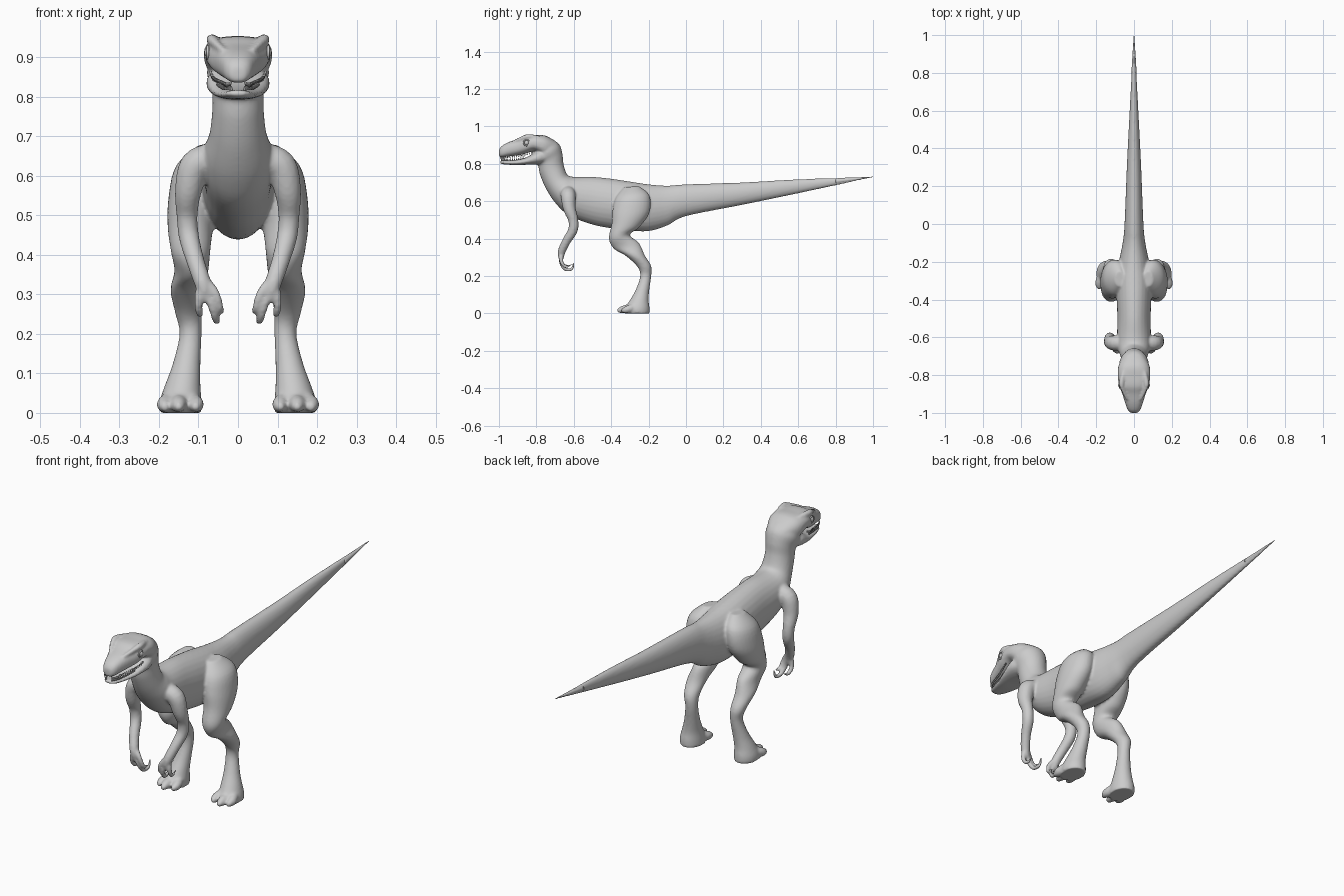
import bpy, bmesh, math
from mathutils import Vector

cube = bpy.data.objects.get("Cube")
if cube:
    bpy.data.objects.remove(cube)

GREY = (0.6, 0.6, 0.6, 1)
skin = bpy.data.materials.new("plain grey")
skin.use_nodes = True
skin.diffuse_color = GREY
skin.node_tree.nodes["Principled BSDF"].inputs["Base Color"].default_value = GREY


def finish(bm, name):
    """Turn a bmesh into a smooth grey object."""
    bmesh.ops.recalc_face_normals(bm, faces=bm.faces)
    for face in bm.faces:
        face.smooth = True
    mesh = bpy.data.meshes.new(name)
    bm.to_mesh(mesh)
    bm.free()
    mesh.materials.append(skin)
    obj = bpy.data.objects.new(name, mesh)
    bpy.context.collection.objects.link(obj)
    return obj


def spline(rows, steps=5):
    """Pass a smooth curve through rows of numbers."""
    result = []
    last = len(rows) - 1
    for i in range(last):
        a, b = rows[max(i - 1, 0)], rows[i]
        c, d = rows[i + 1], rows[min(i + 2, last)]
        for k in range(steps):
            t = k / steps
            result.append([q + t * (r - p) / 2
                           + t * t * (p - 2.5 * q + 2 * r - s / 2)
                           + t ** 3 * (1.5 * (q - r) + (s - p) / 2)
                           for p, q, r, s in zip(a, b, c, d)])
    return result + [list(rows[last])]


def loft(name, rings, power=1.0, sides=28):
    """Skin rings given as centre, half height and half width vectors."""
    bm = bmesh.new()
    loops = []
    for centre, up, side in rings:
        loop = []
        for k in range(sides):
            angle = math.tau * k / sides
            c, s = math.cos(angle), math.sin(angle)
            c = math.copysign(abs(c) ** power, c)
            s = math.copysign(abs(s) ** power, s)
            loop.append(bm.verts.new(centre + up * s + side * c))
        loops.append(loop)
    for a, b in zip(loops, loops[1:]):
        for k in range(sides):
            n = (k + 1) % sides
            bm.faces.new((a[k], a[n], b[n], b[k]))
    bm.faces.new(loops[0])
    bm.faces.new(loops[-1])
    return finish(bm, name)


def profile(name, rows, power=1.0, mirror=1):
    """Rows: y and z of one edge, y and z of the other, middle x, half width."""
    rings = []
    for y1, z1, y2, z2, x, w in spline(rows):
        rings.append((Vector((x * mirror, (y1 + y2) / 2, (z1 + z2) / 2)),
                      Vector((0, y1 - y2, z1 - z2)) / 2,
                      Vector((max(w, 0.002), 0, 0))))
    return loft(name, rings, power)


def tube(name, rows, mirror=1):
    """Rows: x, y, z, radius."""
    pts = spline(rows)
    rings = []
    for i, (x, y, z, r) in enumerate(pts):
        a, b = pts[max(i - 1, 0)], pts[min(i + 1, len(pts) - 1)]
        along = Vector([(q - p) * f for p, q, f in zip(a, b, (mirror, 1, 1))]).normalized()
        side = along.cross(Vector((mirror, 0.2, 0.3))).normalized()
        rings.append((Vector((x * mirror, y, z)), side * r, along.cross(side) * r))
    return loft(name, rings, sides=14)


def upright(rows):
    """Expand y, top, bottom, half width into profile rows."""
    return [(y, top, y, low, 0, w) for y, top, low, w in rows]


# Tail, trunk and neck in one sweep
trunk = upright([
    (1, .731, .727, .002), (.6, .717, .642, .023), (.3, .7, .58, .038),
    (0, .69, .52, .05), (-.1, .683, .47, .06), (-.2, .69, .44, .08),
    (-.3, .705, .443, .095), (-.4, .72, .455, .092), (-.5, .73, .475, .088)])
trunk += [
    (-.59, .73, -.62, .52, 0, .09), (-.625, .735, -.69, .58, 0, .086),
    (-.64, .75, -.745, .66, 0, .072), (-.655, .8, -.78, .74, 0, .065),
    (-.66, .85, -.79, .79, 0, .067), (-.675, .9, -.8, .81, 0, .078),
    (-.71, .93, -.8, .84, 0, .076)]
parts = [profile("trunk", trunk)]

# Head and lower jaw
skull = [(-.69, .915, .84, .05), (-.75, .95, .84, .082), (-.81, .953, .868, .086),
         (-.86, .95, .853, .077), (-.9, .933, .845, .062), (-.95, .915, .839, .046),
         (-.985, .895, .835, .033), (-1, .875, .84, .018)]
jaw = [(-.72, .86, .81, .055), (-.78, .875, .797, .08), (-.85, .836, .795, .069),
       (-.9, .822, .793, .054), (-.95, .817, .795, .041), (-.98, .817, .798, .03),
       (-.995, .815, .803, .014)]
parts.append(profile("skull", upright(skull), 0.8))
parts.append(profile("lower_jaw", upright(jaw), 0.85))

# Limbs
leg = [(-.33, .675, -.25, .68, .075, .025), (-.375, .62, -.195, .63, .095, .062),
       (-.393, .55, -.195, .54, .11, .066), (-.397, .48, -.25, .46, .12, .058),
       (-.412, .4, -.3, .42, .12, .05), (-.385, .345, -.25, .375, .118, .043),
       (-.325, .31, -.22, .31, .128, .043), (-.26, .25, -.187, .255, .125, .034),
       (-.245, .2, -.186, .2, .12, .028), (-.267, .13, -.197, .12, .13, .035),
       (-.3, .07, -.2, .07, .14, .045), (-.325, .03, -.195, .03, .145, .053),
       (-.325, 0, -.195, 0, .145, .053)]
arm = [(.06, -.63, .645, .04), (.108, -.63, .625, .04), (.126, -.623, .56, .034),
       (.129, -.603, .5, .027), (.124, -.605, .445, .026), (.108, -.64, .385, .023),
       (.09, -.665, .33, .021), (.082, -.668, .29, .013)]
fingers = {
    "outer": [(.092, -.665, .33, .014), (.1, -.667, .28, .011),
              (.097, -.645, .25, .009), (.095, -.61, .262, .004)],
    "middle": [(.085, -.665, .32, .014), (.066, -.667, .27, .011),
               (.056, -.645, .236, .01), (.052, -.61, .238, .008), (.05, -.6, .275, .004)],
    "inner": [(.08, -.665, .33, .014), (.056, -.672, .3, .011),
              (.044, -.66, .262, .009), (.04, -.625, .256, .004)]}
toes = {"outer": (.185, -.345), "middle": (.15, -.367), "inner": (.107, -.35)}
brow = [(.05, -.77, .935, .012), (.066, -.84, .945, .014),
        (.057, -.88, .935, .011), (.035, -.93, .915, .007)]

for side, m in (("left", 1), ("right", -1)):
    parts.append(profile(side + "_leg", leg, mirror=m))
    parts.append(tube(side + "_arm", arm, m))
    parts.append(tube(side + "_brow", brow, m))
    for place, rows in fingers.items():
        parts.append(tube(f"{side}_{place}_finger", rows, m))
    for place, (x, y) in toes.items():
        base = .145 + (x - .145) * .6
        rows = [(base, -.27, .035, .022), (x, y + .035, .022, .021),
                (x, y + .01, .015, .014), (x, y, .009, .006)]
        parts.append(tube(f"{side}_{place}_toe", rows, m))

# Fuse the parts into one smooth skin
bpy.ops.object.select_all(action="DESELECT")
for part in parts:
    part.select_set(True)
bpy.context.view_layer.objects.active = parts[0]
bpy.ops.object.join()
body = parts[0]
body.name = "body"
remesh = body.modifiers.new("fuse", "REMESH")
remesh.mode = "VOXEL"
remesh.voxel_size = 0.006
remesh.use_smooth_shade = True
soften = body.modifiers.new("soften", "SMOOTH")
soften.factor = 0.5
soften.iterations = 5

# Tail tip, kept apart so that the softening does not shorten it
tube("tail_tip", [(0, .8, .706, .014), (0, .9, .718, .008), (0, 1, .73, .001)])


# Teeth along both jaws
def teeth(name, outline, column, direction):
    bm = bmesh.new()
    for row in spline(outline)[12:-2]:
        for m in (1, -1):
            base = Vector((row[3] * 0.83 * m, row[0] + .004, row[column]))
            ring = [bm.verts.new(base + Vector((.004 * math.cos(a), .004 * math.sin(a), 0)))
                    for a in (math.tau * k / 6 for k in range(6))]
            tip = bm.verts.new(base + Vector((0, 0, .013 * direction)))
            bm.faces.new(ring)
            for k in range(6):
                bm.faces.new((ring[k], ring[(k + 1) % 6], tip))
    return finish(bm, name)


teeth("upper_teeth", skull, 2, -1)
teeth("lower_teeth", jaw, 1, 1)

# Eyes with rounded lids
for side, m in (("left", 1), ("right", -1)):
    bm = bmesh.new()
    bmesh.ops.create_uvsphere(bm, u_segments=20, v_segments=12, radius=.014)
    eye = finish(bm, side + "_eye")
    eye.location = (.071 * m, -.852, .912)
    lid = []
    for k in range(13):
        a = math.tau * k / 12
        lid.append((.077, -.852 + .016 * math.cos(a), .912 + .015 * math.sin(a), .0035))
    tube(side + "_eyelid", lid, m)
